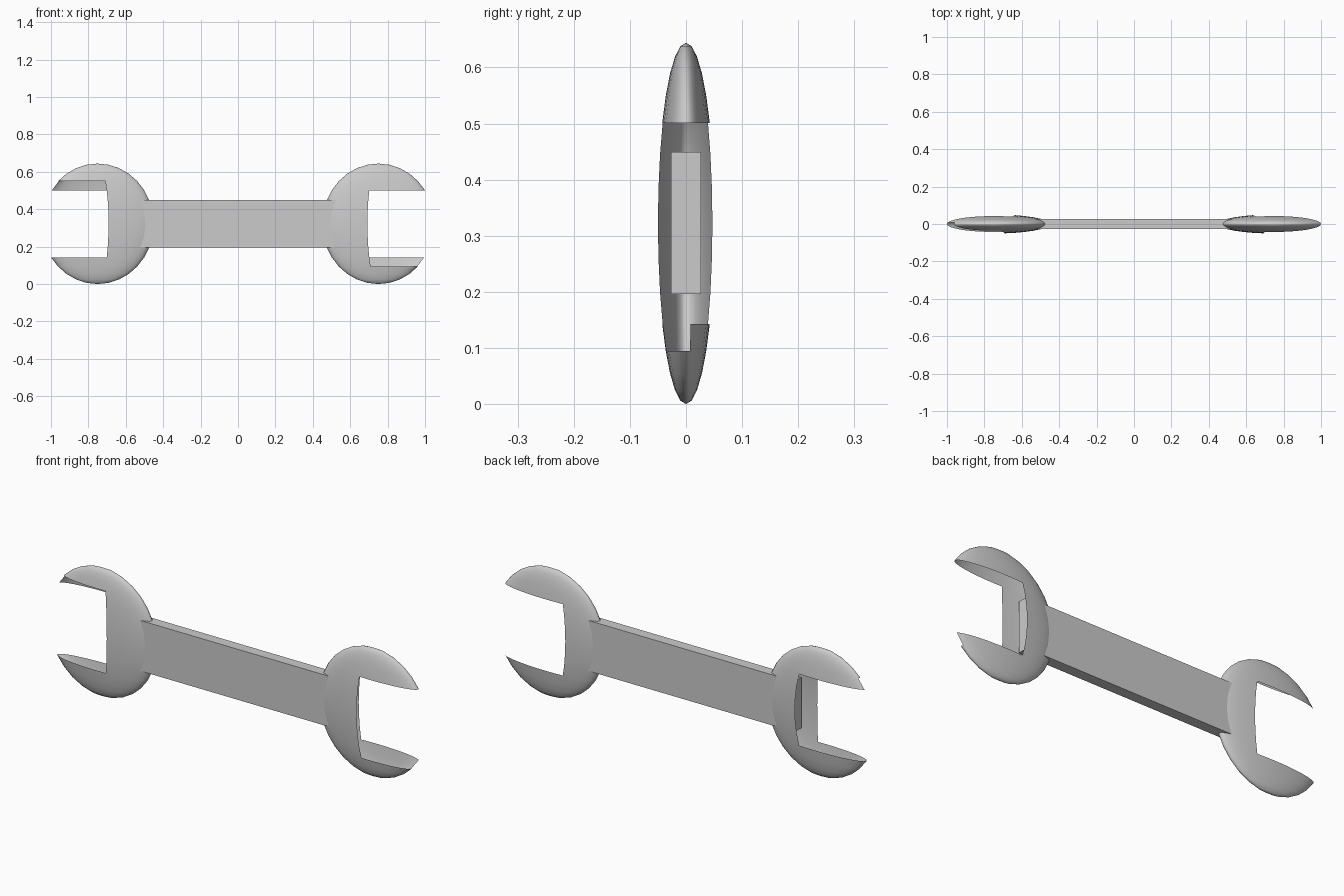
import bpy, bmesh
from math import atan2, asin, degrees, pi
from mathutils import Matrix

if "Cube" in bpy.data.objects:
    bpy.data.objects.remove(bpy.data.objects["Cube"])

CZ = 0.322  # height of the wrench axis


def finish(bm, name, smooth=False):
    me = bpy.data.meshes.new(name)
    bm.to_mesh(me)
    bm.free()
    ob = bpy.data.objects.new(name, me)
    bpy.context.collection.objects.link(ob)
    if smooth:
        for p in me.polygons:
            p.use_smooth = True
    return ob


def in_jaw(face):
    # jaw opening faces +x; the front corner of the lower jaw is one ring deeper
    c = face.calc_center_median().normalized()
    az, lat = degrees(atan2(c.y, c.x)), degrees(asin(c.z))
    main = -101.25 < az < 112.5 and abs(lat) < 33.75
    notch = -101.25 < az < 11.25 and -45 < lat < -33.75
    return main or notch


def head(name, turn):
    # flattened hollow sphere with the jaw faces removed
    bm = bmesh.new()
    bmesh.ops.create_uvsphere(bm, u_segments=32, v_segments=16, radius=1)
    bmesh.ops.delete(bm, geom=[f for f in bm.faces if in_jaw(f)], context='FACES')
    m = (Matrix.Translation((0, 0, CZ)) @ Matrix.Rotation(turn, 4, 'Y')
         @ Matrix.Translation((0.7505, 0, 0))
         @ Matrix.Diagonal((0.30, 0.051, CZ, 1)))
    bmesh.ops.transform(bm, matrix=m, verts=bm.verts)
    return finish(bm, name, True)


# open-ended heads, the second turned half way about the y axis
head("right_head", 0)
head("left_head", pi)

# flat handle, its ends showing inside the hollow heads
bm = bmesh.new()
bmesh.ops.create_cube(bm, size=1, matrix=Matrix.Translation((0, 0, 0.323))
                      @ Matrix.Diagonal((1.24, 0.053, 0.253, 1)))
finish(bm, "handle")
